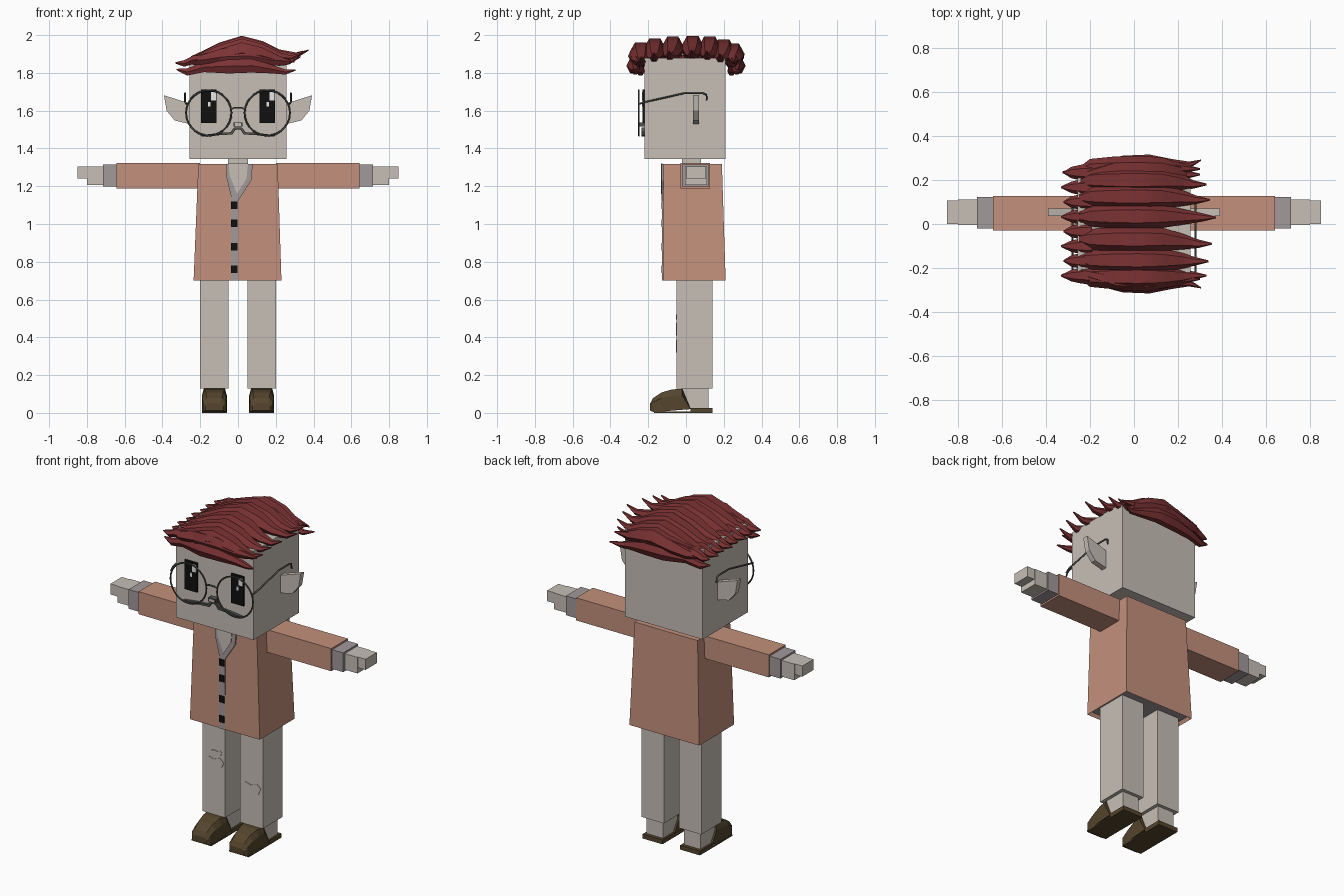
import bpy, bmesh
from math import sin, cos, pi

cube = bpy.data.objects.get("Cube")
if cube:
    bpy.data.objects.remove(cube, do_unlink=True)


def material(name, r, g, b):
    m = bpy.data.materials.new(name)
    m.use_nodes = True
    m.diffuse_color = (r, g, b, 1)
    m.node_tree.nodes["Principled BSDF"].inputs["Base Color"].default_value = (r, g, b, 1)
    return m


skin = material("pale_skin", .57, .52, .47)
coat_col = material("coat_salmon", .55, .28, .20)
shirt = material("shirt_grey", .36, .32, .33)
hair_col = material("hair_red", .20, .032, .034)
leather = material("shoe_brown", .09, .06, .026)
black = material("black", .005, .005, .005)
wire = material("glasses_grey", .08, .085, .075)
white = material("white", .85, .85, .85)


def finish(name, bm, *mats):
    bmesh.ops.recalc_face_normals(bm, faces=bm.faces)
    me = bpy.data.meshes.new(name)
    bm.to_mesh(me)
    bm.free()
    for m in mats:
        me.materials.append(m)
    ob = bpy.data.objects.new(name, me)
    bpy.context.collection.objects.link(ob)
    return ob


def loft(name, rings, *mats):
    """Skin a list of equal-length point rings and cap both ends."""
    bm = bmesh.new()
    loops = [[bm.verts.new(p) for p in ring] for ring in rings]
    n = len(loops[0])
    for a, b in zip(loops, loops[1:]):
        for i in range(n):
            j = (i + 1) % n
            bm.faces.new((a[i], a[j], b[j], b[i]))
    bm.faces.new(loops[0])
    bm.faces.new(loops[-1])
    return finish(name, bm, *mats)


def rect(x0, x1, y0, y1, z):
    return [(x0, y0, z), (x1, y0, z), (x1, y1, z), (x0, y1, z)]


def box(name, x, y, z, mat):
    return loft(name, [rect(*x, *y, z[0]), rect(*x, *y, z[1])], mat)


def plate(name, outline, y0, y1, mat):
    """Extrude an x-z outline along y."""
    return loft(name, [[(x, y, z) for x, z in outline] for y in (y0, y1)], mat)


def tube(name, points, radius, mat):
    cu = bpy.data.curves.new(name, 'CURVE')
    cu.dimensions = '3D'
    cu.bevel_depth = radius
    cu.bevel_resolution = 1
    cu.use_fill_caps = True
    sp = cu.splines.new('POLY')
    sp.points.add(len(points) - 1)
    for p, co in zip(sp.points, points):
        p.co = (*co, 1)
    cu.materials.append(mat)
    ob = bpy.data.objects.new(name, cu)
    bpy.context.collection.objects.link(ob)


def strand(name, path):
    """Tapered six-sided lock; path holds x, y, z, half width, half height."""
    rings = [[(x, y + w * cos(pi * k / 3), z + h * sin(pi * k / 3)) for k in range(6)]
             for x, y, z, w, h in path]
    ob = loft(name, rings, hair_col)
    bpy.context.view_layer.objects.active = ob
    ob.select_set(True)
    bpy.ops.object.shade_smooth_by_angle(angle=.6)
    ob.select_set(False)


# Head and neck
box("head", (-.258, .258), (-.22, .21), (1.345, 1.88), skin)
box("neck", (-.053, .053), (-.02, .08), (1.30, 1.36), skin)

# Coat, with a hollow hem showing the lining
coat = loft("coat", [rect(-.235, .23, -.122, .21, .70), rect(-.21, .21, -.12, .19, 1.318)],
            coat_col, shirt)
bm = bmesh.new()
bm.from_mesh(coat.data)
bm.faces.ensure_lookup_table()
hem = min(bm.faces, key=lambda f: f.calc_center_median().z)
bmesh.ops.inset_region(bm, faces=[hem], thickness=.015)
bmesh.ops.translate(bm, verts=hem.verts, vec=(0, 0, .02))
hem.material_index = 1
bm.to_mesh(coat.data)
bm.free()

# Shirt front, collar and buttons
plate("shirt_strip", [(-.036, .70), (0, .70), (0, 1.15), (-.036, 1.15)], -.126, -.118, shirt)
plate("collar", [(-.06, 1.318), (-.062, 1.25), (-.035, 1.14), (0, 1.122),
                 (.07, 1.23), (.078, 1.318)], -.129, -.12, shirt)
plate("open_neck", [(-.05, 1.32), (-.045, 1.26), (-.005, 1.16), (.045, 1.24), (.053, 1.32)],
      -.132, -.124, skin)
for z in (1.10, 1.005, .88, .76):
    box("button", (-.036, -.002), (-.131, -.123), (z - .02, z + .02), black)

for s, side in ((1, "left"), (-1, "right")):
    def span(a, b):
        return tuple(sorted((s * a, s * b)))

    # Arm
    box(side + "_sleeve", span(.20, .642), (-.03, .128), (1.188, 1.324), coat_col)
    box(side + "_cuff", span(.64, .715), (-.02, .122), (1.198, 1.314), shirt)
    box(side + "_fingers", span(.715, .85), (0, .107), (1.24, 1.304), skin)
    box(side + "_palm", span(.71, .80), (-.005, .112), (1.207, 1.304), skin)

    # Leg and ankle
    box(side + "_leg", span(.05, .20), (-.05, .14), (.128, .73), skin)
    box(side + "_ankle", span(.07, .18), (-.02, .12), (.02, .135), skin)

    # Shoe: rounded upper plus a flat heel
    cx = s * .125
    rings = []
    for y, low, high, w, top_w in ((-.19, .012, .05, .048, .034), (-.175, .005, .078, .06, .04),
                                   (-.13, .006, .108, .065, .045), (-.075, .012, .124, .066, .052),
                                   (-.02, .02, .128, .066, .056)):
        # slant the rear of the shoe
        back = y + .045 if y > -.05 else y
        rings.append([(cx - w, back, low), (cx + w, back, low), (cx + w, y, high * .72),
                      (cx + top_w, y, high), (cx - top_w, y, high), (cx - w, y, high * .72)])
    loft(side + "_shoe", rings, leather)
    loft(side + "_shoe_sole", [rect(cx - .066, cx + .066, -.17, .14, 0),
                               rect(cx - .066, cx + .066, -.17, .14, .008)], leather)
    box(side + "_shoe_heel", (cx - .066, cx + .066), (.025, .14), (0, .026), leather)

    # Pointed ear
    plate(side + "_ear", [(s * x, z) for x, z in ((.25, 1.635), (.31, 1.655), (.392, 1.682),
                          (.378, 1.60), (.335, 1.548), (.25, 1.528))], .037, .07, skin)

    # Eye with two highlights
    ex = s * .155
    box(side + "_eye", (ex - .042, ex + .042), (-.229, -.219), (1.535, 1.712), black)
    box(side + "_eye_glint", (ex + .012, ex + .038), (-.232, -.226), (1.655, 1.70), white)
    box(side + "_eye_small_glint", (ex - .004, ex + .010), (-.232, -.226), (1.622, 1.645), white)

    # Glasses rim and temple
    bpy.ops.mesh.primitive_torus_add(location=(ex, -.25, 1.588), rotation=(pi / 2, 0, 0),
                                     major_radius=.12, minor_radius=.005,
                                     major_segments=28, minor_segments=6)
    rim = bpy.context.object
    rim.name = side + "_glasses_rim"
    rim.data.materials.append(wire)
    rim.select_set(False)
    tube(side + "_glasses_temple", [(s * .272, -.25, 1.635), (s * .28, -.22, 1.645),
         (s * .28, -.01, 1.692), (s * .28, .09, 1.692), (s * .28, .108, 1.685),
         (s * .28, .11, 1.655)], .005, wire)

    # Thin moustache half
    plate(side + "_moustache", [(s * x, z) for x, z in ((0, 1.512), (.022, 1.51), (.04, 1.486),
          (.10, 1.482), (.20, 1.47), (.19, 1.462), (.10, 1.47), (.03, 1.474), (.014, 1.498),
          (0, 1.50))], -.236, -.22, wire)

tube("glasses_bridge", [(-.04, -.25, 1.605), (-.02, -.25, 1.615), (.02, -.25, 1.615),
                        (.04, -.25, 1.605)], .005, wire)
box("nose", (-.024, .024), (-.25, -.22), (1.515, 1.538), wire)
box("nose_tip", (-.016, .016), (-.253, -.22), (1.519, 1.534), skin)

# Worn knee patches
for x, z, w, h in ((-.125, .445, .066, .034), (-.105, .508, .034, .013), (.122, .355, .066, .034)):
    plate("knee_patch", [(x - w, z + h * .5), (x - w * .5, z + h * .8), (x, z + h * .5),
                         (x + w * .6, z + h), (x + w, z + h * .3), (x + w * .75, z - h * .9),
                         (x, z - h), (x - w * .7, z - h * .8)], -.053, -.046, skin)

# Hair: long locks swept over the crown, each with its own crest and tip
for y, tip_y, tip_x, lift in ((-.24, -.235, .33, -.03), (-.165, -.17, .34, -.01),
                              (-.07, -.09, .355, 0), (.035, .03, .372, .005),
                              (.125, .11, .345, 0), (.20, .18, .33, -.015),
                              (.25, .225, .30, -.035)):
    strand("crown_lock", [
        (-.25, y * .95, 1.872 + lift / 2, .02, .015), (-.20, y, 1.882 + lift / 2, .046, .03),
        (-.10, y, 1.912 + lift, .056, .05), (.02, y, 1.936 + lift, .06, .064),
        (.13, y, 1.92 + lift, .053, .05), (.22, (y + tip_y) / 2, 1.893 + lift, .036, .03),
        (tip_x - .06, tip_y, 1.888 + lift, .019, .016), (tip_x, tip_y, 1.915 + lift, .004, .004)])

# Short spikes on the parted side
for i in range(8):
    y = -.235 + .067 * i
    strand("side_spike", [(-.19, y, 1.873, .04, .026), (-.24, y, 1.868, .036, .026),
                          (-.285, y, 1.85, .026, .02), (-.332 + .012 * (i % 2), y, 1.853, .004, .004)])

# Low locks over the forehead and the nape
for s in (-1, 1):
    strand("low_lock", [
        (-.325, s * .235, 1.818, .004, .004), (-.27, s * .24, 1.805, .02, .022),
        (-.18, s * .25, 1.83, .028, .03), (-.05, s * .275, 1.836, .036, .045),
        (.07, s * .28, 1.838, .036, .042), (.17, s * .27, 1.822, .026, .028),
        (.25, s * .268, 1.805, .016, .016), (.305, s * .29, 1.815, .003, .004)])
    strand("fringe_lock", [
        (-.24, s * .22, 1.87, .02, .02), (-.08, s * .26, 1.885, .04, .05),
        (.06, s * .265, 1.89, .042, .05), (.18, s * .255, 1.868, .03, .03),
        (.30, s * .25, 1.86, .004, .004)])
